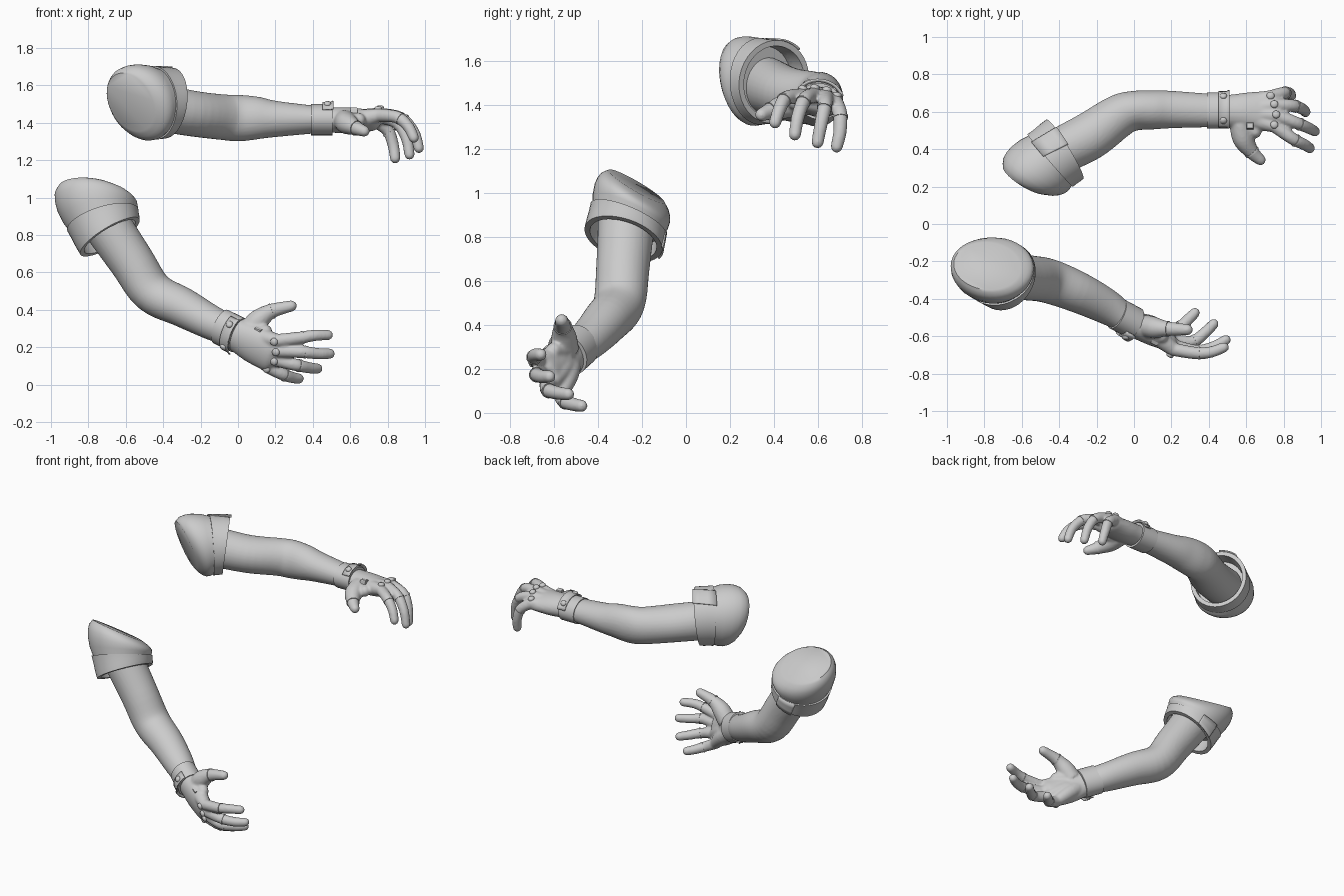
import bpy, bmesh, math
from mathutils import Vector as V

cube = bpy.data.objects.get("Cube")
if cube:
    bpy.data.objects.remove(cube)

grey = bpy.data.materials.new("plain grey")
grey.use_nodes = True
grey.diffuse_color = (0.6, 0.6, 0.6, 1)
grey.node_tree.nodes["Principled BSDF"].inputs["Base Color"].default_value = (0.6, 0.6, 0.6, 1)


def ring_points(ring, count, start=0.0, span=2 * math.pi):
    """Ellipse of points: ring = (centre, axis, up, side radius, up radius)."""
    c, axis, up, a, b = ring
    side = axis.cross(up).normalized()
    top = side.cross(axis).normalized()
    full = span > 6.2
    steps = count if full else count - 1
    return [c + side * a * math.cos(start + span * i / steps)
            + top * b * math.sin(start + span * i / steps) for i in range(count)]


def loft(bm, rings, count=32, start=0.0, span=2 * math.pi):
    """Skin a row of rings; full rings are capped at both ends."""
    loops = [[bm.verts.new(p) for p in ring_points(r, count, start, span)] for r in rings]
    full = span > 6.2
    for lo, hi in zip(loops, loops[1:]):
        for i in range(count if full else count - 1):
            j = (i + 1) % count
            bm.faces.new((lo[i], lo[j], hi[j], hi[i]))
    if full:
        bm.faces.new(loops[0][::-1])
        bm.faces.new(loops[-1])


def finish(name, bm, angle=40):
    bmesh.ops.recalc_face_normals(bm, faces=bm.faces)
    mesh = bpy.data.meshes.new(name)
    bm.to_mesh(mesh)
    bm.free()
    obj = bpy.data.objects.new(name, mesh)
    bpy.context.collection.objects.link(obj)
    mesh.materials.append(grey)
    bpy.ops.object.select_all(action='DESELECT')
    obj.select_set(True)
    bpy.context.view_layer.objects.active = obj
    bpy.ops.object.shade_smooth_by_angle(angle=math.radians(angle))
    return obj


def sweep(points, up, steps=5):
    """Smooth rings through (x, y, z, side radius, up radius), with a domed end."""
    p = [points[0]] + list(points) + [points[-1]]
    rows = []
    for k in range(1, len(p) - 2):
        for s in range(steps):
            t = s / steps
            rows.append([0.5 * (2 * b + (c - a) * t + (2 * a - 5 * b + 4 * c - d) * t * t
                                + (3 * b - a - 3 * c + d) * t ** 3)
                         for a, b, c, d in zip(*p[k - 1:k + 3])])
    rows.append(list(points[-1]))
    rings = []
    for i, r in enumerate(rows):
        axis = V(rows[min(i + 1, len(rows) - 1)][:3]) - V(rows[max(i - 1, 0)][:3])
        rings.append((V(r[:3]), axis.normalized(), up, r[3], r[4]))
    c, axis, up, a, b = rings[-1]
    for turn in (0.4, 0.8, 1.15, 1.4):
        k = math.cos(turn)
        rings.append((c + axis * b * math.sin(turn), axis, up, a * k, b * k))
    return rings


def grown(ring, d, shift=0.0):
    c, axis, up, a, b = ring
    return (c + axis * shift, axis, up, a + d, b + d)


def collar(name, rings, d):
    """Raised ring wrapped round a run of rings, with bevelled rims."""
    bm = bmesh.new()
    run = [grown(rings[0], -0.01)] + [grown(r, d) for r in rings] + [grown(rings[-1], -0.01)]
    loft(bm, run)
    return finish(name, bm)


def strap(name, rings, d, start, span, thick=0.008):
    """Thin curved plate lying on part of a run of rings."""
    bm = bmesh.new()
    loft(bm, [grown(r, d) for r in rings], 14, math.radians(start), math.radians(span))
    obj = finish(name, bm)
    mod = obj.modifiers.new("thickness", 'SOLIDIFY')
    mod.thickness = thick
    mod.offset = 0
    return obj


def stud(name, centre, normal, r):
    bm = bmesh.new()
    n = normal.normalized()
    up = V((0.3, 0.5, 0.81)) if abs(n.z) < 0.7 else V((1, 0, 0))
    loft(bm, [(centre + n * r * h, n, up, r * k, r * k)
              for h, k in ((-0.8, 0.95), (0, 1), (0.3, 0.9), (0.5, 0.6), (0.6, 0.1))], 14)
    finish(name, bm, 60)


def lerp_ring(f, cap, end):
    c = cap[0].lerp(end[0], f)
    return (c, cap[1].lerp(end[1], f).normalized(), cap[2].lerp(end[2], f),
            cap[3] + (end[3] - cap[3]) * f, cap[4] + (end[4] - cap[4]) * f)


def sleeve(side, cap, end, loop_angle):
    """Puffed short sleeve with a flat shoulder cut, hollow hem and hem band."""
    bm = bmesh.new()
    outline = [(0, -.018), (.04, -.006), (.1, .01), (.2, .021), (.32, .025), (.48, .02), (.66, .004),
               (.85, -.002), (1, -.002), (1, -.014), (.7, -.02), (.45, -.03)]
    loft(bm, [grown(lerp_ring(f, cap, end), d) for f, d in outline], 40)
    finish(side + "_sleeve", bm, 50)
    # hem band is an open tube so the arm shows inside it
    hem = [lerp_ring(f, cap, end) for f in (.62, .75, .88, 1.0)]
    bm = bmesh.new()
    loft(bm, [grown(hem[0], -.005), grown(hem[0], .017)] + [grown(r, .014) for r in hem[1:3]]
         + [grown(hem[3], .012), grown(hem[3], -.013), grown(hem[1], -.02)], 40)
    finish(side + "_sleeve_band", bm)
    strap(side + "_band_loop", [lerp_ring(f, cap, end) for f in (.6, .75, .9, 1.02)],
          .016, loop_angle - 18, 36)


def arm(side, points, dorsal, fingers, thumb, web, wrist, plate):
    up = V(dorsal).normalized()
    body = sweep(points, up)
    bm = bmesh.new()
    loft(bm, body)
    # fingers and thumb are swept tubes fused with the arm
    digits = []
    for path in fingers:
        n = len(path) - 1
        digits.append(sweep([(*q, .036 - .008 * i / n, .036 - .008 * i / n)
                             for i, q in enumerate(path)], up + V((.05, .02, .03))))
    digits.append(sweep([(*q, r, r) for q, r in zip(thumb, (.06, .058, .04, .03))], up))
    for rings in digits:
        loft(bm, rings, 16)
    # palm flesh from wrist to each knuckle and to the web of the thumb
    for goal in [path[0] for path in fingers] + [web]:
        a, b = V(points[-3][:3]), V(goal)
        mid = a.lerp(b, .55) - up * .01
        loft(bm, sweep([(*a, .045, .04), (*mid, .05, .05), (*b, .036, .038)], up), 16)
    obj = finish(side + "_arm_and_hand", bm)
    mod = obj.modifiers.new("fuse", 'REMESH')
    mod.mode = 'VOXEL'
    mod.voxel_size = .008
    mod.use_smooth_shade = True
    mod = obj.modifiers.new("relax", 'SMOOTH')
    mod.factor = .5
    mod.iterations = 5
    # glove edges on the digits
    for i, rings in enumerate(digits):
        k = 6 if i < 4 else 10
        collar(f"{side}_glove_edge_{i + 1}", [grown(rings[k], 0, s) for s in (-.005, .005)], .002)
    # knuckle studs
    for i, path in enumerate(fingers):
        stud(f"{side}_knuckle_stud_{i + 1}", V(path[0]) + up * .036, up, .021)
    # wrist cuff with a studded strap
    c, axis, a, b = V(wrist[0]), V(wrist[1]).normalized(), wrist[2], wrist[3]
    cuff = [(c + axis * s, axis, up, a, b) for s in (-.058, -.02, .02, .058)]
    collar(side + "_wrist_cuff", cuff, 0)
    strap(side + "_cuff_strap", [grown(r, 0, .025) for r in cuff[1:3]] + [grown(cuff[3], .008, .004)],
          .008, 25, 130)
    for i, ang in enumerate((52, 128)):
        r = grown(cuff[2], .013, .01)
        p = ring_points(r, 2, math.radians(ang), .1)[0]
        stud(f"{side}_cuff_stud_{i + 1}", p, p - r[0], .019)
    # small plate on the back of the hand
    bm = bmesh.new()
    pc = V(plate)
    loft(bm, [(pc + up * h, up, axis, .024 * k, .028 * k) for h, k in ((-.02, 1), (.004, 1), (.008, .85))],
         4, math.pi / 4)
    finish(side + "_hand_plate", bm, 30)


# upper, level arm: palm down
sleeve("left", (V((-.575, .24, 1.51)), V((.53, .8, .28)).normalized(), V((-.5, 0, .85)), .158, .185),
       (V((-.37, .40, 1.505)), V((.84, .52, -.12)).normalized(), V((0, 0, 1)), .175, .178), 112)
arm("left",
    [(-.46, .36, 1.49, .12, .13), (-.25, .463, 1.45, .128, .122), (-.085, .575, 1.43, .115, .122),
     (0, .605, 1.425, .106, .125), (.1, .61, 1.425, .104, .115), (.2, .612, 1.42, .1, .097),
     (.4, .607, 1.417, .09, .075), (.5, .605, 1.415, .086, .068), (.6, .605, 1.412, .098, .068),
     (.71, .605, 1.412, .108, .056)],
    (0, .17, 1),
    [[(.75, .525, 1.44), (.85, .455, 1.43), (.91, .425, 1.38), (.94, .405, 1.32)],
     [(.76, .58, 1.445), (.87, .54, 1.425), (.94, .51, 1.35), (.967, .495, 1.265)],
     [(.75, .635, 1.435), (.85, .632, 1.40), (.9, .615, 1.32), (.917, .598, 1.23)],
     [(.73, .68, 1.41), (.80, .70, 1.36), (.83, .70, 1.28), (.84, .685, 1.21)]],
    [(.57, .54, 1.41), (.585, .455, 1.395), (.63, .385, 1.372), (.675, .343, 1.355)],
    (.645, .495, 1.415),
    ((.448, .606, 1.416), (1, 0, 0), .097, .083), (.62, .525, 1.47))

# lower, hanging arm: back of the hand to the front
sleeve("right", (V((-.785, -.225, 1.03)), V((-.12, -.5, -.85)).normalized(), V((0, 1, -.5)), .198, .165),
       (V((-.685, -.285, .79)), V((.5, -.28, -.82)).normalized(), V((0, 1, -.3)), .172, .172), 90)
arm("right",
    [(-.72, -.27, .88, .13, .13), (-.57, -.287, .66, .12, .122), (-.457, -.305, .495, .112, .12),
     (-.3, -.365, .415, .105, .11), (-.15, -.44, .335, .092, .095), (-.04, -.51, .285, .088, .075),
     (.08, -.575, .218, .106, .064), (.17, -.615, .17, .106, .052)],
    (-.5, -.82, -.2),
    [[(.21, -.67, .235), (.33, -.69, .25), (.41, -.685, .263), (.48, -.66, .265)],
     [(.22, -.655, .18), (.34, -.68, .175), (.43, -.655, .165), (.49, -.62, .165)],
     [(.21, -.62, .13), (.31, -.63, .105), (.38, -.58, .09), (.425, -.535, .085)],
     [(.17, -.57, .09), (.24, -.555, .055), (.29, -.51, .038), (.325, -.475, .032)]],
    [(.06, -.545, .285), (.11, -.555, .345), (.18, -.56, .393), (.285, -.565, .42)],
    (.145, -.6, .285),
    ((-.045, -.505, .287), (.82, -.44, -.4), .099, .086), (.105, -.632, .285))
